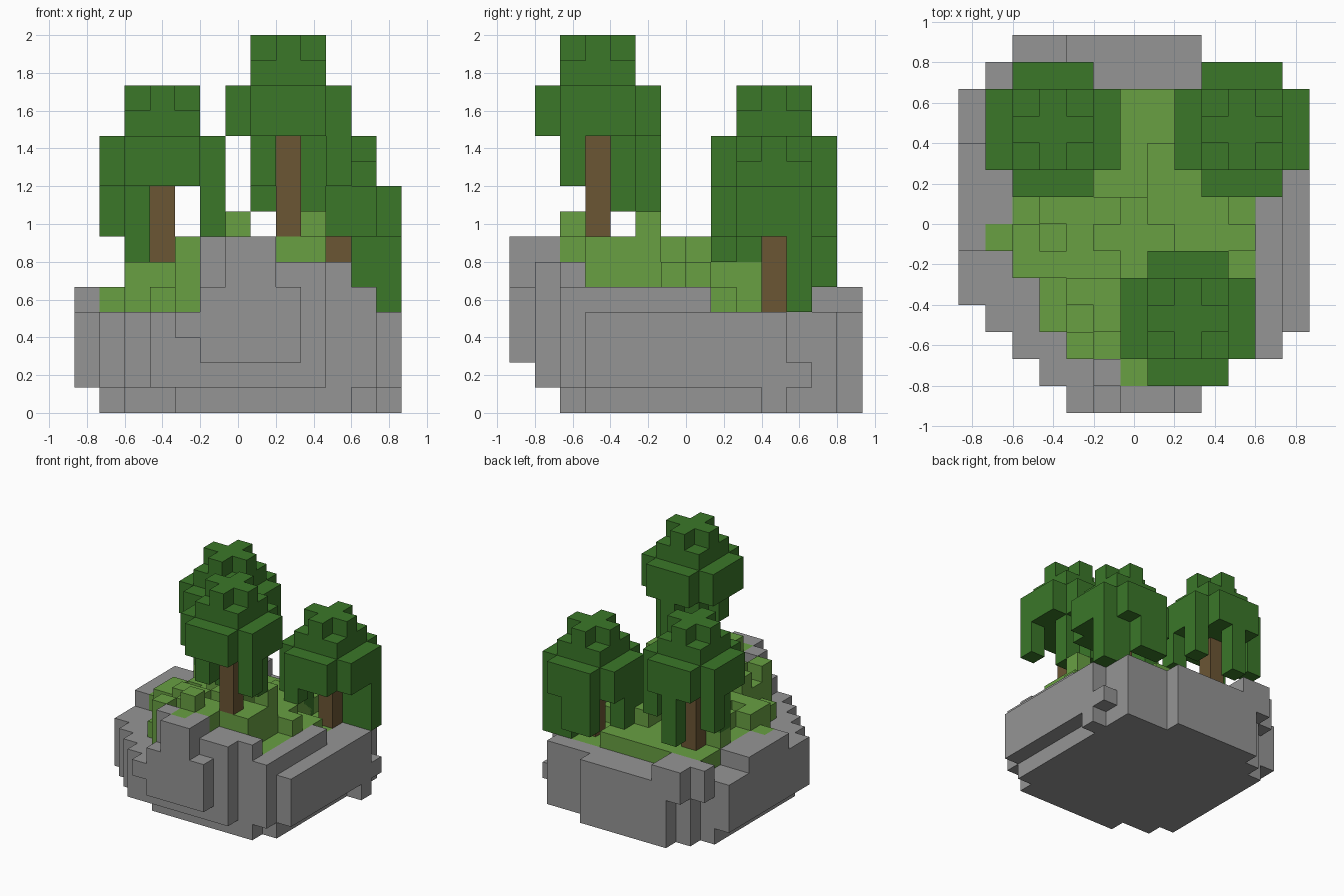
import bpy, bmesh, random
from mathutils import Vector

random.seed(4)
if "Cube" in bpy.data.objects:
    bpy.data.objects.remove(bpy.data.objects["Cube"])

S = 2 / 15                              # block size
ORIGIN = Vector((-6.5, -7, 0))          # centres the 13 x 14 block plan


def material(name, r, g, b):
    m = bpy.data.materials.new(name)
    m.use_nodes = True
    m.diffuse_color = (r, g, b, 1)
    m.node_tree.nodes["Principled BSDF"].inputs["Base Color"].default_value = (r, g, b, 1)
    return m


ROCK = material("grey_rock", .3, .3, .3)
GRASS = material("light_green_grass", .14, .35, .055)
LEAF = material("dark_green_leaves", .043, .185, .022)
BARK = material("brown_bark", .147, .092, .034)


def blocks(name, cells, mat):
    """Turn a set of grid cells into one mesh of outer faces."""
    bm = bmesh.new()
    for cell in sorted(cells):
        centre = Vector(cell) + Vector((.5, .5, .5))
        for axis in range(3):
            for sign in (-1, 1):
                n = Vector((0, 0, 0))
                n[axis] = sign
                if tuple(int(c + d) for c, d in zip(cell, n)) in cells:
                    continue
                u = Vector((0, 0, 0))
                u[(axis + 1) % 3] = .5
                v = n.cross(u)
                bm.faces.new([bm.verts.new((centre + n / 2 + p + ORIGIN) * S)
                              for p in (-u - v, u - v, u + v, v - u)])
    bmesh.ops.remove_doubles(bm, verts=bm.verts, dist=.001)
    bmesh.ops.dissolve_limit(bm, angle_limit=.01, verts=bm.verts, edges=bm.edges)
    mesh = bpy.data.meshes.new(name)
    bm.to_mesh(mesh)
    bm.free()
    mesh.materials.append(mat)
    bpy.context.collection.objects.link(bpy.data.objects.new(name, mesh))


def column(cells, i, j, low, high):
    cells.update((i, j, k) for k in range(low, high))


# Plan of the island: first and last block of each row, front to back
rock_first = [4, 3, 2, 1] + [0] * 8 + [1, 2]
rock_last = [8, 9, 11] + [12] * 9 + [11, 8]
grass_first = [99, 6, 4, 3, 3, 2, 1, 2, 2, 2, 2, 2]
grass_last = [0, 6, 7] + [10] * 9
cap_x = [5, 5, 6, 6, 7, 7, 7, 7, 7, 7, 6]


def grass_height(i, j):
    if (i, j) in ((6, 2), (9, 5)):
        return 8
    if i >= 9 and j >= 8:               # hollow around the back left trunk
        return 5 if j == 8 else 4
    if j >= 10:
        return 5
    top = min(cap_x[i], 7 if j < 8 else 6)
    if (i, j) == (8, 3) or j == 1:
        return top
    return max(5, top - random.choice((0, 1)))


def rock_height(i, j):
    if j < 3 and 5 <= i <= 7:
        return 7
    if j in (1, 2) and 8 <= i <= 10:
        return 6
    if i == 11 and 2 <= j <= 7:
        return 5
    if i < 2 and 6 <= j <= 9:
        return 5
    if j >= 12 and i <= 3:
        return 5
    return 2 if (i, j) == (12, 11) else 4


def rock_bottom(i, j):
    if i == 12:                         # undercut side with one foot
        return 0 if j == 10 else 1
    if (i, j) in ((1, 12), (2, 13)):    # overhanging back corner
        return 3
    foot_in = {2: 2, 3: 1}.get(j, 0)
    inside = max(1, rock_first[j] + foot_in) <= i <= rock_last[j] - min(foot_in, 1)
    return 0 if j >= 2 and inside else 1


# Rock body and grass mounds
rock, grass = set(), set()
for j in range(1, 14):
    for i in range(rock_first[j], rock_last[j] + 1):
        low = rock_bottom(i, j)
        if j < 12 and grass_first[j] <= i <= grass_last[j]:
            column(rock, i, j, low, 3 if j >= 8 else 4)
            column(grass, i, j, 3 if j >= 8 else 4, grass_height(i, j))
        else:
            column(rock, i, j, low, rock_height(i, j))

# Stepped outcrop on the front
column(rock, 4, 0, 3, 4)
for i in range(5, 9):
    column(rock, i, 0, 2, 7 if i in (6, 7) else 5)

blocks("rock_base", rock, ROCK)
blocks("grass_mounds", grass, GRASS)


def tree(name, cx, cy, ground, crown, drops):
    """Trunk, tiered crown and hanging foliage; drops maps offsets to depth."""
    trunk, leaves = set(), set()
    column(trunk, cx, cy, ground, crown)
    for dx in range(-2, 3):
        for dy in range(-2, 3):
            far, total = max(abs(dx), abs(dy)), abs(dx) + abs(dy)
            if total < 4:
                top = 4 if total <= 1 else 3 if far == 1 else 2
                column(leaves, cx + dx, cy + dy, crown - drops.get((dx, dy), 0), crown + top)
    blocks(name + "_trunk", trunk, BARK)
    blocks(name + "_leaves", leaves, LEAF)


tree("front_tree", 8, 3, 7, 11,
     {(0, 2): 3, (-1, 1): 3, (1, 1): 3, (2, -1): 2, (-1, -1): 2})
tree("back_right_tree", 3, 10, 5, 9,
     {(0, 2): 3, (-2, 1): 2, (-1, -1): 3, (2, -1): 2, (2, 1): 2})
tree("back_left_tree", 10, 10, 4, 7,
     {(0, 2): 2, (-1, 2): 2, (2, 1): 3, (1, 1): 3, (-2, 0): 3, (-2, -1): 1, (-1, -2): 1})
